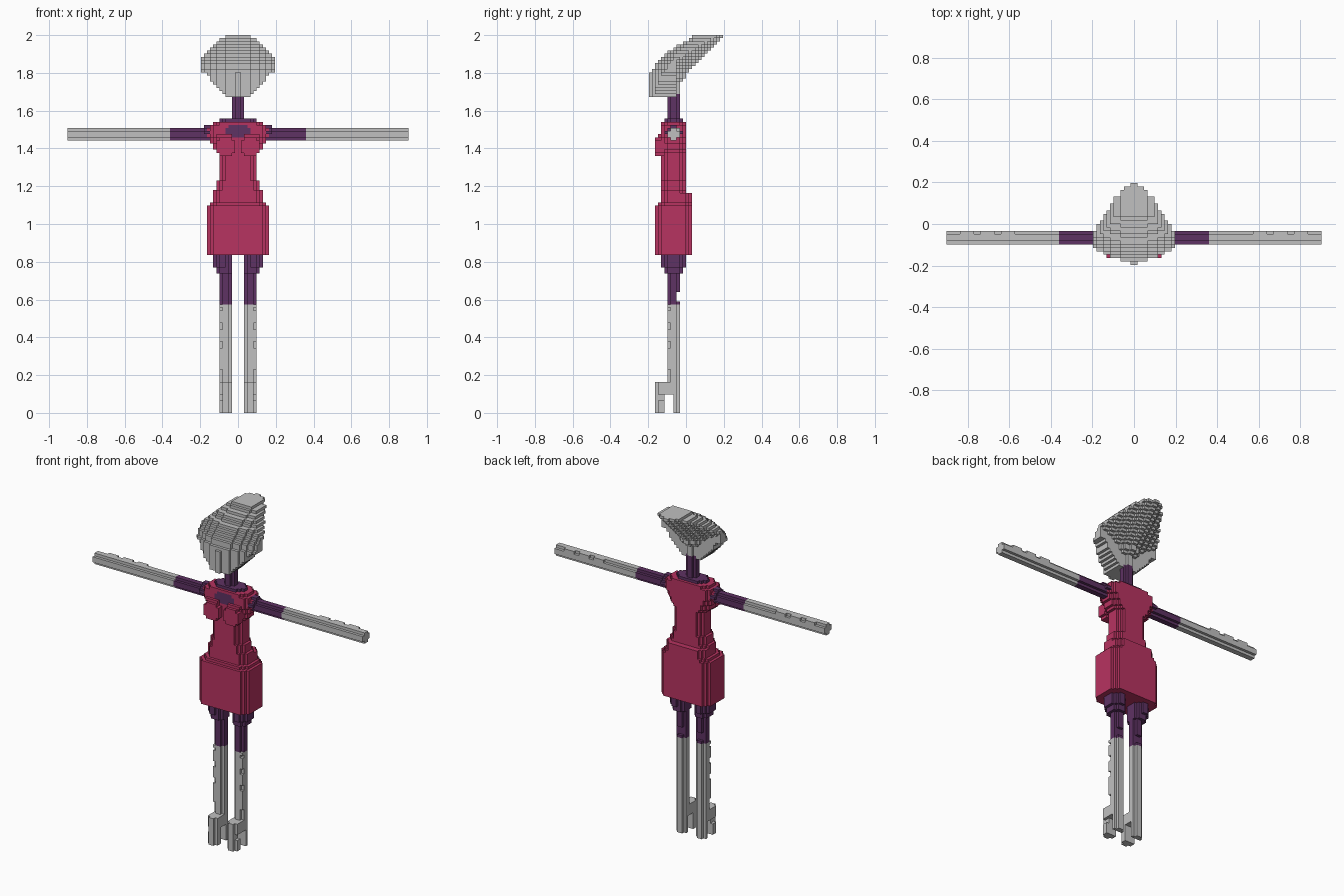
import bpy, bmesh
from mathutils import Vector

if "Cube" in bpy.data.objects:
    bpy.data.objects.remove(bpy.data.objects["Cube"], do_unlink=True)

V = 2 / 122  # size of one block


def material(name, rgb):
    m = bpy.data.materials.new(name)
    m.use_nodes = True
    m.diffuse_color = (*rgb, 1)
    bsdf = m.node_tree.nodes["Principled BSDF"]
    bsdf.inputs["Base Color"].default_value = (*rgb, 1)
    bsdf.inputs["Roughness"].default_value = 0.8
    return m


GREY = material("light grey", (0.53, 0.53, 0.53))
RED = material("crimson", (0.477, 0.033, 0.119))
PURPLE = material("dark purple", (0.113, 0.032, 0.125))


def box(x0, x1, y0, y1, z0, z1):
    return {(x, y, z) for x in range(x0, x1) for y in range(y0, y1) for z in range(z0, z1)}


def prism(axis, a, b, c, cut=1):
    """Box with the edges parallel to the axis chamfered in block steps."""
    r = [a, b, c]
    u, w = [i for i in range(3) if i != axis]

    def keep(p):
        du = min(p[u] - r[u][0], r[u][1] - 1 - p[u])
        dw = min(p[w] - r[w][0], r[w][1] - 1 - p[w])
        return du + dw >= cut
    return {p for p in box(*a, *b, *c) if keep(p)}


def mirror(cells):
    return {(-1 - x, y, z) for x, y, z in cells}


def build(name, cells, mat):
    """Skin a set of blocks with its outer faces and merge the flat areas."""
    bm = bmesh.new()
    verts = {}

    def vert(p):
        if p not in verts:
            verts[p] = bm.verts.new(Vector(p) * V)
        return verts[p]

    for c in sorted(cells):
        for ax in range(3):
            for s in (0, 1):
                n = list(c)
                n[ax] += 1 if s else -1
                if tuple(n) in cells:
                    continue
                quad = []
                for i, j in ((0, 0), (1, 0), (1, 1), (0, 1)):
                    p = list(c)
                    p[ax] += s
                    p[(ax + 1) % 3] += i
                    p[(ax + 2) % 3] += j
                    quad.append(vert(tuple(p)))
                bm.faces.new(quad if s else quad[::-1])
    bmesh.ops.dissolve_limit(bm, angle_limit=0.01, verts=bm.verts[:], edges=bm.edges[:])
    me = bpy.data.meshes.new(name)
    bm.to_mesh(me)
    bm.free()
    me.materials.append(mat)
    ob = bpy.data.objects.new(name, me)
    bpy.context.collection.objects.link(ob)
    return ob


def build_pair(name, cells, mat):
    build("left_" + name, cells, mat)
    build("right_" + name, mirror(cells), mat)


# Lower leg: rounded shin with filled blocks on the outer front edge, toe and heel
leg = prism(2, (2, 6), (-6, -2), (0, 35))
for z0, z1 in ((14, 21), (23, 27), (29, 33), (34, 35)):
    leg |= box(5, 6, -6, -5, z0, z1)
leg -= box(2, 6, -6, -4, 0, 6)
leg |= prism(2, (2, 6), (-10, -6), (0, 10))
leg |= box(2, 6, -7, -4, 6, 10)
leg -= box(5, 6, -10, -6, 4, 6)
leg -= box(3, 5, -7, -6, 0, 6)
build_pair("lower_leg", leg, GREY)

# Thigh: widens towards the hip
thigh = prism(2, (2, 6), (-6, -2), (35, 46))
thigh -= box(2, 6, -3, -2, 36, 39)
thigh |= prism(2, (2, 7), (-7, -1), (45, 48))
thigh |= prism(2, (2, 8), (-8, 0), (47, 51), 2)
build_pair("thigh", thigh, PURPLE)

# Body: hips, waist and shoulders as layers (bottom, top, half width, front, back, chamfer)
body = set()
for z0, z1, hx, y0, y1, cut in (
        (51, 67, 10, -10, 2, 2), (67, 68, 9, -9, 2, 2), (68, 71, 8, -8, 2, 2),
        (71, 72, 8, -8, 0, 2), (72, 75, 7, -8, 0, 2), (75, 84, 6, -8, 0, 2),
        (84, 85, 7, -8, 0, 2), (85, 87, 8, -8, 0, 2), (87, 89, 9, -8, 0, 2),
        (89, 92, 10, -8, 0, 2), (92, 93, 9, -8, 0, 1), (93, 94, 8, -8, 0, 2)):
    body |= prism(2, (-hx, hx), (y0, y1), (z0, z1), cut)
bust = prism(1, (1, 7), (-10, -7), (83, 89)) | box(2, 7, -9, -7, 89, 90)
body |= bust | mirror(bust)

# Chest patch, set into the front of the body
patch = prism(1, (-4, 4), (-8, -6), (89, 93))
build("body", body - patch, RED)
build("chest_patch", patch, PURPLE)

# Collar and neck
build("neck", prism(2, (-6, 6), (-7, -1), (94, 95), 2) | prism(2, (-2, 2), (-6, -2), (95, 103)), PURPLE)

# Arms: upper part with shoulder ring, lower part with filled blocks on the upper back edge
upper = prism(0, (9, 22), (-6, -2), (88, 92)) | prism(0, (9, 11), (-7, -1), (88, 93), 2)
build_pair("upper_arm", upper - body, PURPLE)
lower = prism(0, (22, 55), (-6, -2), (88, 92))
for x in (35, 41, 47):
    lower |= box(x, x + 4, -3, -2, 91, 92)
build_pair("lower_arm", lower, GREY)

# Head: one row per layer from z = 102 up (half width, front, back)
LAYERS = ((4, -11, -2), (5, -11, -2), (6, -11, -2), (7, -11, -2), (8, -11, -2),
          (9, -11, -1), (9, -11, 0), (10, -11, 0), (12, -11, 1), (12, -10, 2),
          (12, -10, 3), (12, -9, 4), (12, -8, 5), (11, -7, 6), (10, -6, 7),
          (9, -4, 8), (8, -3, 9), (7, -1, 10), (6, 1, 11), (4, 2, 12))
head = set()
for i, (hx, y0, y1) in enumerate(LAYERS):
    for x, y, z in box(-hx, hx, y0, y1, 102 + i, 103 + i):
        d = abs(x + 0.5)
        if y + 0.5 >= y0 + 0.03 * d * d and y + 0.5 <= max(y1 - 0.65 * (d - 0.5), -3):
            head.add((x, y, z))
        elif y0 > -3 and y0 + 0.03 * d * d < y + 0.5 < y1 - 0.65 * (d - 0.5):
            head.add((x, y, z))
# Nose ridge
head |= box(-2, 2, -11, -9, 102, 111) | box(-1, 1, -12, -11, 102, 110)
build("head", head, GREY)
